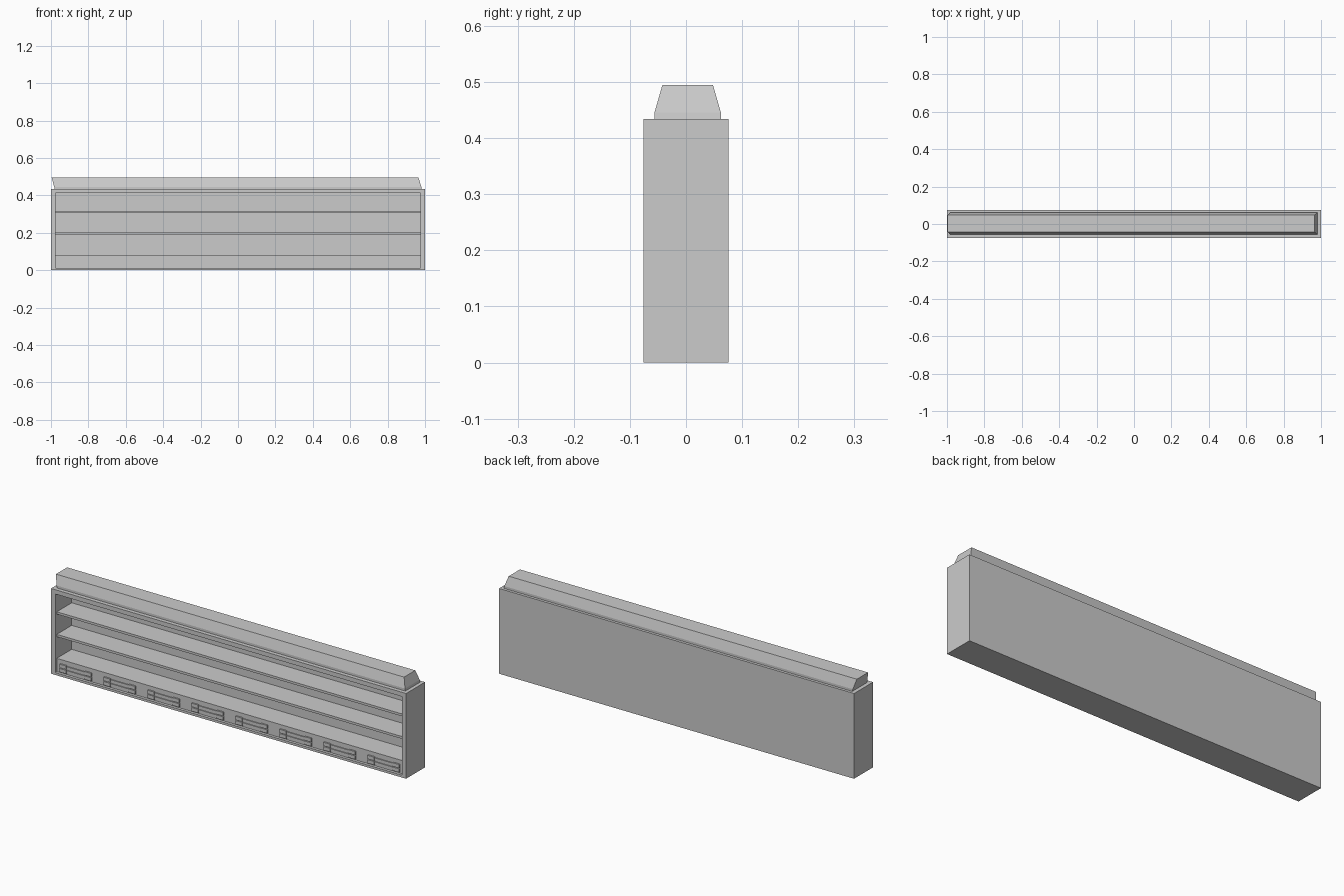
import bpy, bmesh

if "Cube" in bpy.data.objects:
    bpy.data.objects.remove(bpy.data.objects["Cube"])


def mesh_object(name, bm):
    bmesh.ops.recalc_face_normals(bm, faces=bm.faces)
    mesh = bpy.data.meshes.new(name)
    bm.to_mesh(mesh)
    bm.free()
    obj = bpy.data.objects.new(name, mesh)
    bpy.context.collection.objects.link(obj)
    return obj


def loft(name, rings):
    # stack of rectangles (x0, x1, y0, y1, z) joined into a closed solid
    bm = bmesh.new()
    loops = []
    for x0, x1, y0, y1, z in rings:
        corners = [(x0, y0), (x1, y0), (x1, y1), (x0, y1)]
        loops.append([bm.verts.new((x, y, z)) for x, y in corners])
    for low, high in zip(loops, loops[1:]):
        for i in range(4):
            j = (i + 1) % 4
            bm.faces.new((low[i], low[j], high[j], high[i]))
    bm.faces.new(loops[0])
    bm.faces.new(loops[-1])
    return mesh_object(name, bm)


def box(name, x0, x1, y0, y1, z0, z1):
    return loft(name, [(x0, x1, y0, y1, z0), (x0, x1, y0, y1, z1)])


FRONT, BACK, INNER_BACK = -0.076, 0.076, 0.056
TOP, INNER_X = 0.434, 0.976

# cabinet carcass: one tray-shaped shell opened at the front
cabinet = box("cabinet", -1, 1, FRONT, BACK, 0, TOP)
bm = bmesh.new()
bm.from_mesh(cabinet.data)
bm.faces.ensure_lookup_table()
front = min(bm.faces, key=lambda f: f.calc_center_median().y)
bmesh.ops.inset_individual(bm, faces=[front], thickness=0.02)
for v in front.verts:
    v.co.x = INNER_X if v.co.x > 0 else -INNER_X
    v.co.z = 0.412 if v.co.z > 0.2 else 0.012
cavity = bmesh.ops.extrude_discrete_faces(bm, faces=[front])["faces"][0]
for v in cavity.verts:
    v.co.y = INNER_BACK
bmesh.ops.recalc_face_normals(bm, faces=bm.faces)
bm.to_mesh(cabinet.data)
bm.free()

# shelves
for i, z in enumerate((0.068, 0.190, 0.305)):
    box(f"shelf_{i + 1}", -INNER_X, INNER_X, -0.064, INNER_BACK, z, z + 0.012)

# recessed plinth panel below the lowest shelf
box("plinth_panel", -INNER_X, INNER_X, -0.062, INNER_BACK, 0.012, 0.068)

# row of slotted fittings on the plinth
for i in range(8):
    cx = -0.868 + i * 0.248
    for side in (-1, 1):
        xa, xb = sorted((cx + side * 0.052, cx + side * 0.089))
        for z0, z1 in ((0.018, 0.036), (0.040, 0.058)):
            box(f"fitting_block_{i + 1}", xa, xb, -0.070, -0.062, z0, z1)
    for z0, z1 in ((0.022, 0.034), (0.042, 0.054)):
        box(f"fitting_bar_{i + 1}", cx - 0.052, cx + 0.052, -0.067, -0.062, z0, z1)

# sloped header on top, leaning outward at the left end
loft("header", [
    (-0.980, 0.982, -0.056, 0.062, TOP),
    (-0.983, 0.980, -0.056, 0.062, 0.446),
    (-0.996, 0.965, -0.042, 0.048, 0.495),
])
